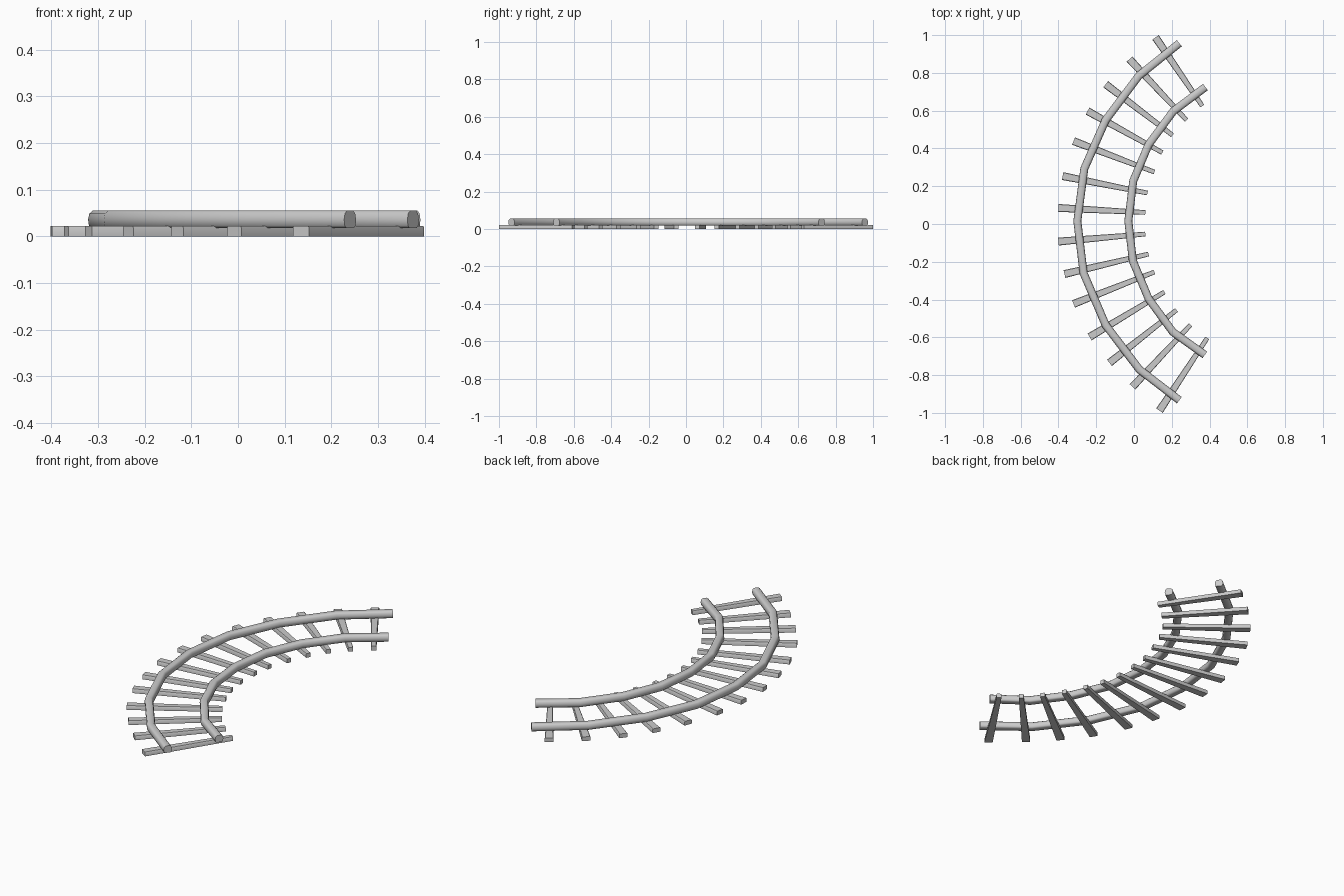
import bpy, bmesh
from mathutils import Vector

if "Cube" in bpy.data.objects:
    bpy.data.objects.remove(bpy.data.objects["Cube"])


def finish(name, bm, angle):
    bmesh.ops.recalc_face_normals(bm, faces=bm.faces)
    mesh = bpy.data.meshes.new(name)
    bm.to_mesh(mesh)
    bm.free()
    obj = bpy.data.objects.new(name, mesh)
    bpy.context.collection.objects.link(obj)
    bpy.ops.object.select_all(action='DESELECT')
    obj.select_set(True)
    bpy.context.view_layer.objects.active = obj
    bpy.ops.object.shade_smooth_by_angle(angle=angle)
    return obj


def sweep(name, path, profile, scales, angle=0.9):
    """Sweep an (across, height) profile along a flat path with mitred corners."""
    bm = bmesh.new()
    pts = [Vector(p) for p in path]
    dirs = [(b - a).normalized() for a, b in zip(pts, pts[1:])]
    rings = []
    for i, p in enumerate(pts):
        d0, d1 = dirs[max(i - 1, 0)], dirs[min(i, len(dirs) - 1)]
        t = (d0 + d1).normalized()
        n = Vector((-t.y, t.x)) / t.dot(d1)
        rings.append([bm.verts.new((p.x + n.x * u * scales[i], p.y + n.y * u * scales[i], z))
                      for u, z in profile])
    k = len(profile)
    for r0, r1 in zip(rings, rings[1:]):
        for j in range(k):
            bm.faces.new((r0[j], r0[(j + 1) % k], r1[(j + 1) % k], r1[j]))
    bm.faces.new(rings[0])
    bm.faces.new(rings[-1])
    return finish(name, bm, angle)


# Rails: rounded section bent through nine points
rail_profile = [(-.013, .018), (.013, .018), (.019, .023), (.021, .036), (.018, .049),
                (.011, .055), (-.011, .055), (-.018, .049), (-.021, .036), (-.019, .023)]
outer = [(.24, .957), (.026, .785), (-.15, .55), (-.263, .293), (-.30, .016),
         (-.267, -.26), (-.15, -.535), (.028, -.77), (.24, -.933)]
inner = [(.378, .725), (.208, .597), (.077, .420), (-.004, .228), (-.03, .016),
         (-.006, -.196), (.077, -.395), (.206, -.572), (.375, -.693)]
sweep("outer_rail", outer, rail_profile, [1] * 9)
sweep("inner_rail", inner, rail_profile, [1] * 9)

# Sleepers: boxes tapering toward the inside of the bend (outer x, y, inner x, y)
sleepers = [
    (.114, .988, .362, .624), (-.024, .873, .278, .55), (-.15, .74, .204, .47),
    (-.246, .598, .15, .378), (-.32, .439, .108, .275), (-.378, .254, .071, .164),
    (-.40, .085, .06, .061), (-.40, -.093, .06, -.053), (-.368, -.265, .077, -.159),
    (-.32, -.423, .108, -.254), (-.235, -.598, .161, -.36), (-.13, -.735, .225, -.455),
    (-.008, -.862, .299, -.534), (.135, -.988, .388, -.603)]
tie_profile = [(-.021, 0), (.021, 0), (.021, .019), (.018, .022), (-.018, .022), (-.021, .019)]
for i, (x0, y0, x1, y1) in enumerate(sleepers, 1):
    sweep(f"sleeper_{i:02d}", [(x0, y0), (x1, y1)], tie_profile, [1, .58])
